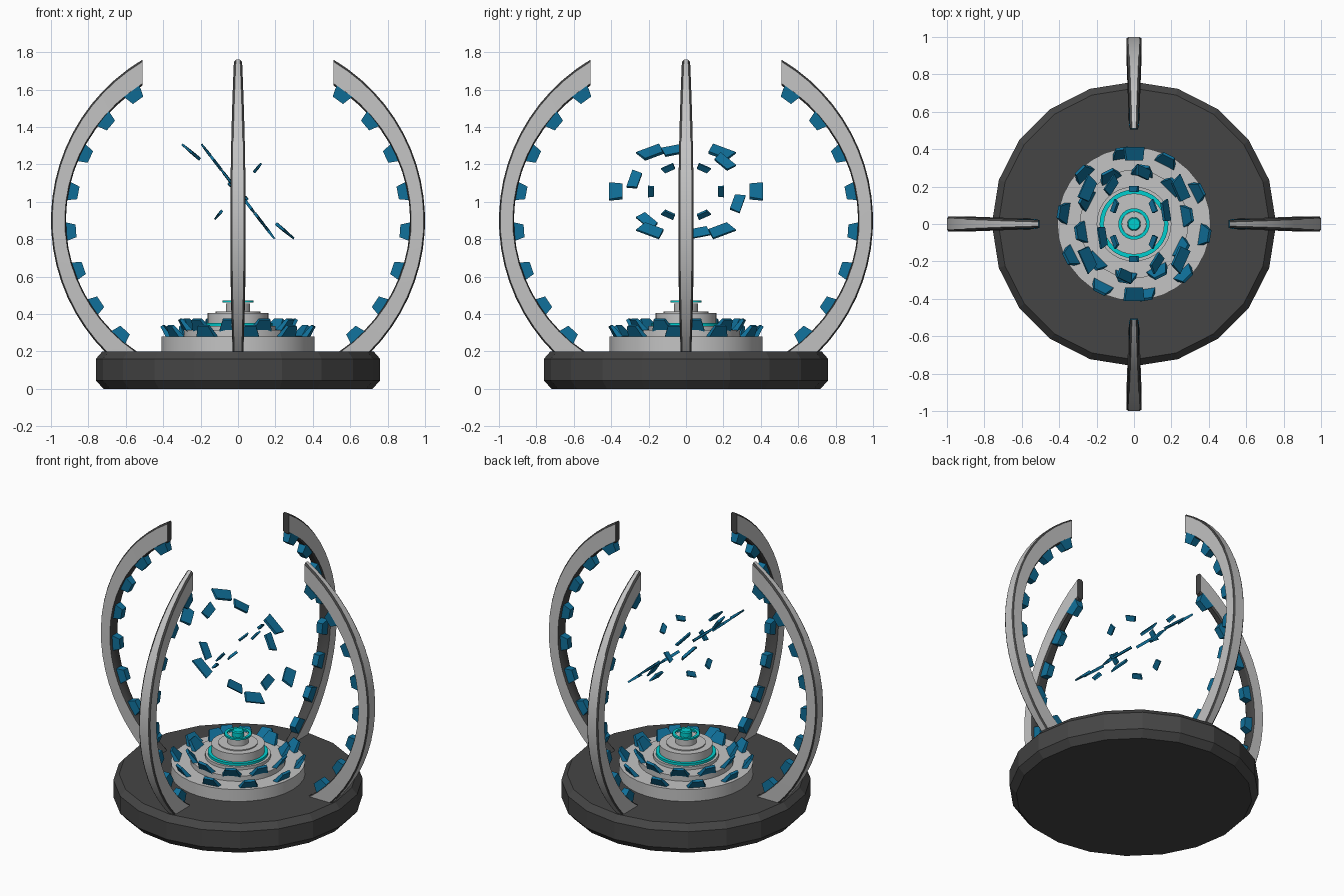
import bpy, bmesh, math
from mathutils import Matrix, Vector

if "Cube" in bpy.data.objects:
    bpy.data.objects.remove(bpy.data.objects["Cube"])

def material(name, color):
    m = bpy.data.materials.new(name)
    m.diffuse_color = (*color, 1)
    m.use_nodes = True
    m.node_tree.nodes["Principled BSDF"].inputs["Base Color"].default_value = m.diffuse_color
    return m

DARK = material("charcoal", (0.06, 0.06, 0.06))
LIGHT = material("light_grey", (0.55, 0.55, 0.55))
BLUE = material("deep_blue", (0.005, 0.16, 0.32))
CYAN = material("cyan_glow", (0.0, 0.62, 0.62))

def finish(name, bm, mats, smooth=False):
    bmesh.ops.recalc_face_normals(bm, faces=bm.faces[:])
    me = bpy.data.meshes.new(name)
    bm.to_mesh(me)
    bm.free()
    for m in mats:
        me.materials.append(m)
    ob = bpy.data.objects.new(name, me)
    bpy.context.collection.objects.link(ob)
    if smooth:
        bpy.ops.object.select_all(action='DESELECT')
        ob.select_set(True)
        bpy.context.view_layer.objects.active = ob
        bpy.ops.object.shade_smooth_by_angle(angle=math.radians(30))
    return ob

def lathe(name, profile, sides, mat, smooth=True, ring=False):
    """Spin (radius, z) points about z; cap both ends, or close the loop for a ring."""
    bm = bmesh.new()
    rows = [[bm.verts.new((r * math.cos(2 * math.pi * i / sides),
                           r * math.sin(2 * math.pi * i / sides), z))
             for i in range(sides)] for r, z in profile]
    pairs = list(zip(rows, rows[1:])) + ([(rows[-1], rows[0])] if ring else [])
    for a, b in pairs:
        for i in range(sides):
            j = (i + 1) % sides
            bm.faces.new((a[i], a[j], b[j], b[i]))
    if not ring:
        bm.faces.new(rows[0])
        bm.faces.new(rows[-1])
    return finish(name, bm, [mat], smooth)

def add_loft(bm, lower, upper):
    """Closed block between two quads."""
    a = [bm.verts.new(p) for p in lower]
    b = [bm.verts.new(p) for p in upper]
    bm.faces.new(a)
    bm.faces.new(b)
    for i in range(4):
        j = (i + 1) % 4
        bm.faces.new((a[i], a[j], b[j], b[i]))

def quad(m, sx, sy, z):
    return [m @ Vector((x * sx, y * sy, z)) for x, y in ((-1, -1), (1, -1), (1, 1), (-1, 1))]

# Base plinth with bevelled rims
lathe("base", [(0.72, 0), (0.76, 0.045), (0.76, 0.16), (0.725, 0.2)], 20, DARK, smooth=False)

# Stepped dais
lathe("dais", [(0.41, 0.19), (0.41, 0.28), (0.29, 0.28), (0.29, 0.315), (0.2, 0.315),
               (0.2, 0.335), (0.163, 0.335), (0.163, 0.405), (0.12, 0.405), (0.12, 0.412),
               (0.065, 0.412), (0.065, 0.455), (0.03, 0.455)], 32, LIGHT)

# Glowing rings and cap
for name, r, w, z, h in (("lower_ring", 0.172, 0.012, 0.343, 0.008),
                         ("upper_ring", 0.075, 0.009, 0.466, 0.006)):
    lathe(name, [(r - w, z - h), (r + w, z - h), (r + w, z + h), (r - w, z + h)], 32, CYAN, ring=True)
lathe("cap", [(0.036, 0.45), (0.036, 0.485), (0.03, 0.492)], 24, CYAN)

# Outward leaning plates in two crowns on the dais
for name, r, z, turn in (("outer_crown", 0.365, 0.275, -9), ("inner_crown", 0.27, 0.31, 9)):
    bm = bmesh.new()
    for k in range(10):
        m = (Matrix.Rotation(math.radians(turn + 36 * k), 4, 'Z')
             @ Matrix.Translation((r, 0, z))
             @ Matrix.Rotation(math.radians(35), 4, 'Y'))
        add_loft(bm, quad(m, 0.014, 0.058, 0), quad(m, 0.008, 0.033, 0.075))
    finish(name, bm, [BLUE])

# Curved arms: circle outside, ellipse inside, dark edges and inner face
CZ = 0.9
def inner_point(t):
    return Vector((0.92 * math.cos(t), 0, CZ + 0.867 * math.sin(t)))

def build_arm(turn, name):
    rot = Matrix.Rotation(turn, 4, 'Z')
    bm = bmesh.new()
    rows, steps, b = [], 20, 0.011
    for i in range(steps + 1):
        f = i / steps
        to = math.radians(-45 + 104.3 * f)
        ti = math.radians(-54.5 + 110.8 * f)
        p = Vector((math.cos(to), 0, CZ + math.sin(to)))
        q = inner_point(ti)
        e = (p - q).normalized() * b
        w = 0.041 - 0.019 * ((p.z - CZ) / 0.86) ** 2
        half = [(p, w - b), (p - e, w), (q + e, w), (q, w - b)]
        loop = half + [(c, -y) for c, y in reversed(half)]
        rows.append([bm.verts.new(rot @ Vector((c.x, y, c.z))) for c, y in loop])
    for lo, hi in zip(rows, rows[1:]):
        for i in range(8):
            j = (i + 1) % 8
            face = bm.faces.new((lo[i], lo[j], hi[j], hi[i]))
            face.material_index = 0 if i in (1, 5, 7) else 1
    for end in (rows[0], rows[-1]):
        bm.faces.new(end).material_index = 1
    finish(name, bm, [LIGHT, DARK], smooth=True)

    # Blocks along the inside of the arm
    bm = bmesh.new()
    for k in range(8):
        a = math.radians(50.5 - 13.55 * k)
        t = math.atan2(math.sin(a) / 0.867, math.cos(a) / 0.92)
        inward = Vector((-math.cos(t) / 0.92, 0, -math.sin(t) / 0.867)).normalized()
        side = Vector((0, 1, 0))
        along = side.cross(inward)
        m = Matrix((along, side, inward)).transposed().to_4x4()
        m = rot @ Matrix.Translation(inner_point(t)) @ m
        add_loft(bm, quad(m, 0.052, 0.027, -0.008), quad(m, 0.034, 0.021, 0.052))
    finish(name + "_blocks", bm, [BLUE])

for k, name in enumerate(("right_arm", "back_arm", "left_arm", "front_arm")):
    build_arm(k * math.pi / 2, name)

# Three tilted rings of floating fragments
# name, radius, first angle, tilt direction in x and z, half length, half depth, half thickness
for name, r, start, dx, dz, hl, hd, ht in (
        ("outer_fragments", 0.375, 0, -0.765, 0.645, 0.07, 0.036, 0.009),
        ("middle_fragments", 0.287, 44, -0.61, 0.79, 0.06, 0.028, 0.008),
        ("inner_fragments", 0.187, 0, 0.64, 0.77, 0.037, 0.017, 0.008)):
    bm = bmesh.new()
    u, v = Vector((0, 1, 0)), Vector((dx, 0, dz)).normalized()
    n = u.cross(v)
    for k in range(6):
        a = math.radians(start + 60 * k)
        out = u * math.cos(a) + v * math.sin(a)
        tan = n.cross(out)
        m = Matrix((tan, n, out)).transposed().to_4x4()
        m = Matrix.Translation(Vector((0, 0, 1.055)) + out * r) @ m
        add_loft(bm, quad(m, hl * 0.8, ht, -hd), quad(m, hl, ht * 0.6, hd))
    finish(name, bm, [BLUE])
